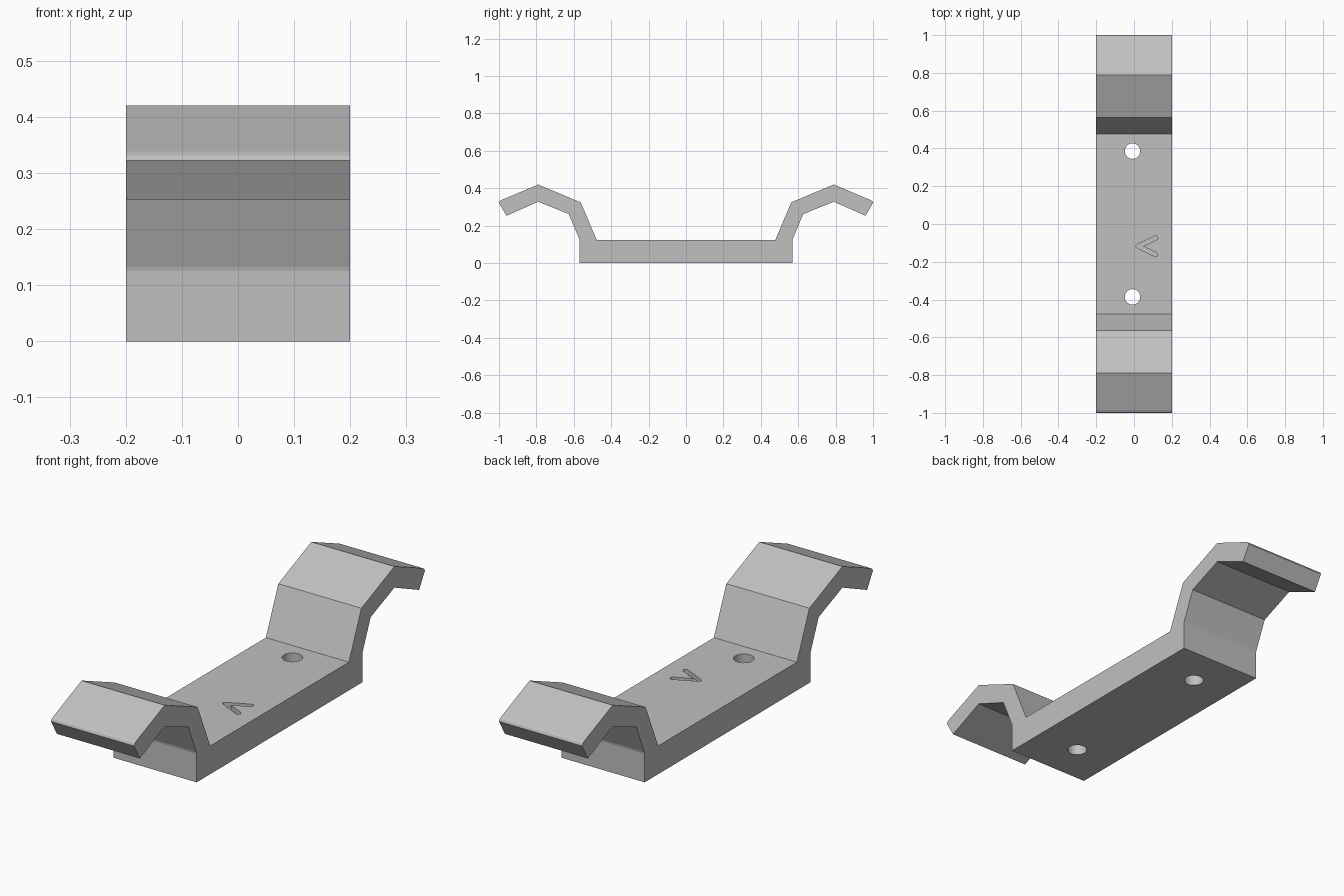
import bpy, bmesh, math
from mathutils import Vector

cube = bpy.data.objects.get("Cube")
if cube:
    bpy.data.objects.remove(cube, do_unlink=True)

HALF_WIDTH = 0.2
FLOOR = 0.123

grey = bpy.data.materials.new("plain grey")
grey.use_nodes = True
colour = (0.53, 0.53, 0.53, 1)
grey.diffuse_color = colour
grey.node_tree.nodes["Principled BSDF"].inputs["Base Color"].default_value = colour


def prism(name, outline, offset):
    """Extrude a closed loop of 3D points along offset."""
    bm = bmesh.new()
    face = bm.faces.new([bm.verts.new(p) for p in outline])
    ext = bmesh.ops.extrude_face_region(bm, geom=[face])
    verts = [g for g in ext["geom"] if isinstance(g, bmesh.types.BMVert)]
    bmesh.ops.translate(bm, verts=verts, vec=offset)
    bmesh.ops.recalc_face_normals(bm, faces=bm.faces)
    mesh = bpy.data.meshes.new(name)
    bm.to_mesh(mesh)
    bm.free()
    obj = bpy.data.objects.new(name, mesh)
    bpy.context.collection.objects.link(obj)
    mesh.materials.append(grey)
    return obj


def slot(name, a, b, radius, z0, z1, steps=16):
    """Upright round-ended cutter from a to b; a == b gives a round hole."""
    a, b = Vector(a), Vector(b)
    heading = math.atan2(b.y - a.y, b.x - a.x)
    loop = []
    for centre, start in ((b, heading - math.pi / 2), (a, heading + math.pi / 2)):
        count = steps if a == b else steps + 1
        for i in range(count):
            t = start + math.pi * i / steps
            loop.append((centre.x + radius * math.cos(t),
                         centre.y + radius * math.sin(t), z0))
    return prism(name, loop, (0, 0, z1 - z0))


# Bracket: half profile from the base, round the hooked arm, to the floor
half = [(0.57, 0), (0.57, 0.125), (0.572, 0.133), (0.576, 0.142),
        (0.627, 0.262), (0.79, 0.328), (0.96, 0.253),
        (1.0, 0.322), (0.996, 0.331), (0.985, 0.338),
        (0.79, 0.42), (0.563, 0.325), (0.477, FLOOR)]
profile = half + [(-y, z) for y, z in reversed(half)]
bracket = prism("bracket", [(-HALF_WIDTH, y, z) for y, z in profile],
                (2 * HALF_WIDTH, 0, 0))

# Screw holes and the shallow direction mark in the floor
cutters = []
for side, label in ((1, "back"), (-1, "front")):
    hole = (-0.008, 0.386 * side)
    cutters.append(slot(label + "_hole_cutter", hole, hole, 0.041, -0.1, 0.3))
    cutters.append(slot(label + "_mark_cutter", (0.022, -0.118),
                        (0.115, -0.118 + 0.044 * side), 0.011,
                        FLOOR - 0.02, FLOOR + 0.05, 6))

for cutter in cutters:
    cutter.hide_render = True
    cutter.hide_set(True)
    mod = bracket.modifiers.new(cutter.name, "BOOLEAN")
    mod.operation = "DIFFERENCE"
    mod.solver = "EXACT"
    mod.object = cutter

# Bake the cuts and drop the cutters
bpy.context.view_layer.update()
result = bracket.evaluated_get(bpy.context.evaluated_depsgraph_get())
cut_mesh = bpy.data.meshes.new_from_object(result)
bracket.modifiers.clear()
bracket.data = cut_mesh
for cutter in cutters:
    bpy.data.objects.remove(cutter, do_unlink=True)

# Smooth only the hole walls
for poly in bracket.data.polygons:
    centre = poly.center
    poly.use_smooth = (abs(poly.normal.z) < 0.1 and
                       0.3 < abs(centre.y) < 0.45 and abs(centre.x) < 0.1)
for edge in bracket.data.edges:
    za, zb = (bracket.data.vertices[v].co.z for v in edge.vertices)
    edge.use_edge_sharp = abs(za - zb) < 0.001
